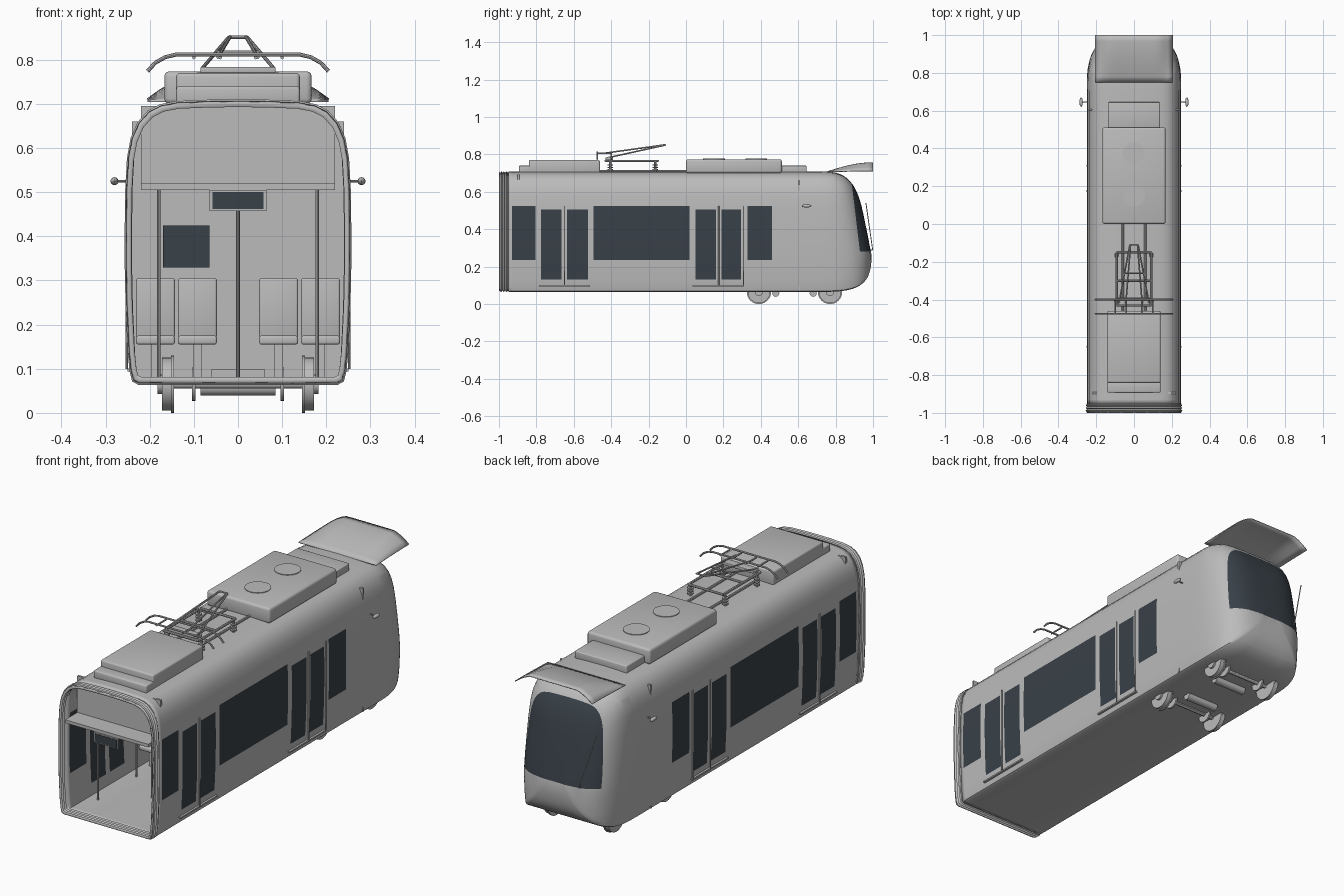
import bpy, bmesh, math
from mathutils import Vector, Matrix

if "Cube" in bpy.data.objects:
    bpy.data.objects.remove(bpy.data.objects["Cube"])


def material(name, col):
    m = bpy.data.materials.new(name)
    m.use_nodes = True
    m.diffuse_color = (*col, 1)
    m.node_tree.nodes["Principled BSDF"].inputs["Base Color"].default_value = (*col, 1)
    return m


GREY = material("light grey paint", (0.5, 0.5, 0.5))
GLASS = material("dark glass", (0.04, 0.052, 0.065))


def finish(name, bm, mats=(GREY,), angle=30):
    bmesh.ops.recalc_face_normals(bm, faces=bm.faces[:])
    me = bpy.data.meshes.new(name)
    bm.to_mesh(me)
    bm.free()
    for m in mats:
        me.materials.append(m)
    ob = bpy.data.objects.new(name, me)
    bpy.context.collection.objects.link(ob)
    bpy.ops.object.select_all(action="DESELECT")
    ob.select_set(True)
    bpy.context.view_layer.objects.active = ob
    bpy.ops.object.shade_smooth_by_angle(angle=math.radians(angle))
    return ob


def box(name, x, y, z, mat=GREY, bevel=0):
    bm = bmesh.new()
    size = Matrix.Diagonal((x[1] - x[0], y[1] - y[0], z[1] - z[0], 1))
    mid = Matrix.Translation((sum(x) / 2, sum(y) / 2, sum(z) / 2))
    bmesh.ops.create_cube(bm, size=1, matrix=mid @ size)
    if bevel:
        bmesh.ops.bevel(bm, geom=bm.edges[:], offset=bevel, segments=3, affect="EDGES", profile=0.5)
    return finish(name, bm, (mat,))


def rods(name, paths, r, sides=8, mat=GREY):
    """Round bars along each path, joined in one object."""
    bm = bmesh.new()
    for path in paths:
        for a, b in zip(path, path[1:]):
            a, b = Vector(a), Vector(b)
            rot = (b - a).to_track_quat("Z", "Y").to_matrix().to_4x4()
            bmesh.ops.create_cone(bm, cap_ends=True, segments=sides, radius1=r, radius2=r,
                                  depth=(b - a).length, matrix=Matrix.Translation((a + b) / 2) @ rot)
    return finish(name, bm, (mat,))


def loft(rings, closed=True):
    bm = bmesh.new()
    vs = [[bm.verts.new(p) for p in ring] for ring in rings]
    n = len(vs[0])
    for a, b in zip(vs, vs[1:]):
        for i in range(n if closed else n - 1):
            j = (i + 1) % n
            bm.faces.new((a[i], a[j], b[j], b[i]))
    return bm


def thicken(ob, t, offset=-1):
    m = ob.modifiers.new("thickness", "SOLIDIFY")
    m.thickness, m.offset = t, offset


# Cross-section of the car body
HALF = [(0, .065), (.12, .065), (.225, .065), (.235, .07), (.239, .09), (.243, .13), (.248, .235),
        (.25, .33), (.25, .42), (.249, .505), (.248, .525), (.245, .58), (.237, .625), (.222, .66),
        (.2, .685), (.175, .698), (.14, .705), (.07, .708), (0, .709)]
SECTION = HALF + [(-x, z) for x, z in HALF[-2:0:-1]]

# Glazed areas on both sides: start, end, bottom, top
WINDOWS = [(a, b, .235, .525) for a, b in ((-.93, -.805), (-.495, .02), (.33, .46))]
DOORS = [(a, b, .13, .505) for a, b in ((-.775, -.665), (-.635, -.525), (.05, .16), (.19, .295))]
PANES = WINDOWS + DOORS

# Body shell: straight part, then a rounded leaning nose
NOSE = .7
stations = sorted({-.95, NOSE, *[p[0] for p in PANES], *[p[1] for p in PANES]})
rings = [[(x, y, z) for x, z in SECTION] for y in stations]
STEPS = 18
for k in range(1, STEPS + 1):
    c, s = math.cos(k / STEPS * math.pi / 2), math.sin(k / STEPS * math.pi / 2)
    c = max(c, 0)
    ring = []
    for x, z in SECTION:
        zz = .36 + (z - .36) * c ** .42
        tip = .993 - .2 * max(0, zz - .26)
        ring.append((x * c ** .62, NOSE + (tip - NOSE) * s ** .6, zz))
    rings.append(ring)
bm = loft(rings)
bmesh.ops.remove_doubles(bm, verts=bm.verts[:], dist=.0001)
SLANT = Vector((0, 1, .12))
EDGE = Vector((0, .885, .655))
for co, no in ((EDGE, SLANT), (EDGE, (0, 0, 1)), ((0, 0, .28), (0, 0, 1))):
    faces = [f for f in bm.faces if f.calc_center_median().y > .75]
    geom = list({e for f in faces for e in f.edges}) + list({v for f in faces for v in f.verts}) + faces
    bmesh.ops.bisect_plane(bm, geom=geom, plane_co=co, plane_no=no)
for f in bm.faces:
    p = f.calc_center_median()
    pane = abs(p.x) > .2 and any(a < p.y < b and c < p.z < d for a, b, c, d in PANES)
    screen = (p - EDGE).dot(SLANT) > 0 and .28 < p.z < .655
    f.material_index = int(pane or screen)
thicken(finish("body_shell", bm, (GREY, GLASS), 35), .01)

# Ribbed gangway bellows on the open end
rings = []
for k in range(9):
    s = .995 if k % 2 == 0 else .965
    rings.append([(x * s, -1 + k * .0065, .385 + (z - .385) * s * .985) for x, z in SECTION])
thicken(finish("gangway_bellows", loft(rings), angle=15), .008)

# Interior: ceiling, end panel, cab wall, floor strip
box("ceiling_panel", (-.22, .22), (-.992, .6), (.505, .52))
box("ceiling_end_panel", (-.22, .22), (-.9, -.89), (.52, .695))
box("cab_wall", (-.24, .24), (.6, .61), (.072, .66))
box("cab_wall_window", (-.17, -.065), (.594, .6), (.33, .425), GLASS)
box("display_frame", (-.065, .065), (-.998, -.992), (.458, .505))
box("display_screen", (-.058, .058), (-1, -.998), (.462, .5), GLASS)

# Seats in pairs on both sides of the aisle
for s in (-1, 1):
    for n, y in enumerate((-.42, -.25, -.08)):
        for x in (.092, .187):
            xs = sorted((s * (x - .044), s * (x + .044)))
            box("seat_cushion", xs, (y, y + .09), (.155, .175), bevel=.005)
            box("seat_back", xs, (y + .08, y + .095), (.17, .305), bevel=.005)
            box("seat_leg", (s * x - .01, s * x + .01), (y + .03, y + .06), (.072, .156))

# Grab poles beside the doors and down the aisle
poles = [(s * .18, y) for s in (-1, 1) for y in (-.8, -.51, .03, .31)] + [(0, -.65), (0, .175)]
rods("grab_poles", [[(x, y, .07), (x, y, .51)] for x, y in poles], .004)

# Door centre rails and sills
for s in (-1, 1):
    rods("door_rails", [[(s * .252, y, .1), (s * .252, y, .525)] for y in (-.65, .175, .308)], .003)
    for y in (-.65, .172):
        box("door_sill", sorted((s * .236, s * .25)), (y - .137, y + .137), (.094, .101))

# Mirrors
for s in (-1, 1):
    rods("mirror_arm", [[(s * .245, .645, .525), (s * .28, .645, .525)]], .003)
    bm = bmesh.new()
    bmesh.ops.create_uvsphere(bm, u_segments=16, v_segments=10, radius=1,
                              matrix=Matrix.Translation((s * .28, .645, .525)) @ Matrix.Diagonal((.009, .025, .009, 1)))
    finish("mirror", bm)

# Roof equipment boxes
box("rear_roof_box", (-.14, .14), (-.84, -.46), (.7, .77), bevel=.008)
box("rear_roof_step", (-.14, .14), (-.893, -.83), (.7, .74), bevel=.006)
box("main_roof_box", (-.167, .167), (0, .512), (.7, .774), bevel=.012)
box("front_roof_step", (-.138, .138), (.505, .645), (.7, .74), bevel=.006)
for y in (.15, .375):
    rods("roof_fan", [[(0, y, .77), (0, y, .777)]], .058, 32)
rods("roof_conduits", [[(x, -.46, .712), (x, 0, .712)] for x in (-.06, .06)], .006)

# Curved hood over the windscreen
rings = []
for k in range(9):
    t = k / 8
    rise = .05 * math.sin(t * math.pi / 2)
    ring = []
    for i in range(-8, 9):
        u = abs(i) / 8
        drop = max(0, (u - .6) / .4) ** 1.4
        ring.append((i / 8 * .205, .75 + .25 * t, .706 + rise * (1 - .9 * drop)))
    rings.append(ring)
thicken(finish("windscreen_hood", loft(rings, False)), .004, 0)

# Windscreen wiper
rods("wiper", [[(-.13, .998, .29), (-.2, .962, .54)], [(-.13, .985, .29), (-.13, .998, .29)]], .0025)

# Pantograph: insulators, base frame, arms, collector bars
for x in (-.092, .092):
    for y in (-.405, -.165):
        rods("insulator_core", [[(x, y, .7), (x, y, .762)]], .006)
        rods("insulator_discs", [[(x, y, z), (x, y, z + .006)] for z in (.715, .728, .741)], .014, 12)
corners = [(-.092, -.43, .765), (.092, -.43, .765), (.092, -.15, .765), (-.092, -.15, .765)]
rods("pantograph_base", [corners + corners[:1], [(-.092, -.3, .765), (.092, -.3, .765)]], .006)
box("pantograph_drive", (-.085, .085), (-.43, -.39), (.77, .784), bevel=.003)
lower = [[(s * .08, -.42, .782), (s * .022, -.11, .85)] for s in (-1, 1)]
upper = [[(s * .018, -.11, .852), (s * .045, -.44, .806)] for s in (-1, 1)]
cross = [[(-.022, -.11, .851), (.022, -.11, .851)], [(-.05, -.26, .817), (.05, -.26, .817)]]
rods("pantograph_arms", lower + upper + cross, .004)
for y in (-.475, -.4):
    bar = [(.14, .812), (.165, .806), (.188, .793), (.205, .774)]
    path = [(-x, y, z) for x, z in reversed(bar)] + [(x, y, z) for x, z in bar]
    rods("collector_bar", [path], .0045)
rods("collector_links", [[(x, -.475, .805), (x, -.4, .805)] for x in (-.1, -.04, .04, .1)], .004)

# Bogie: wheels, axles, brake discs, motors
for y in (.39, .77):
    rods("axle", [[(-.17, y, .065), (.17, y, .065)]], .01, 12)
    for s in (-1, 1):
        rods("wheel", [[(s * .15, y, .065), (s * .172, y, .065)]], .06, 32)
        rods("wheel_flange", [[(s * .145, y, .065), (s * .152, y, .065)]], .065, 32)
        rods("wheel_hub", [[(s * .17, y, .065), (s * .182, y, .065)]], .022, 16)
        rods("brake_disc", [[(s * .096, y, .065), (s * .104, y, .065)]], .038, 24)
for y in (.48, .68):
    rods("motor", [[(-.085, y, .058), (.085, y, .058)]], .019, 20)
    box("motor_mount", (-.06, .06), (y - .015, y + .015), (.06, .1))
